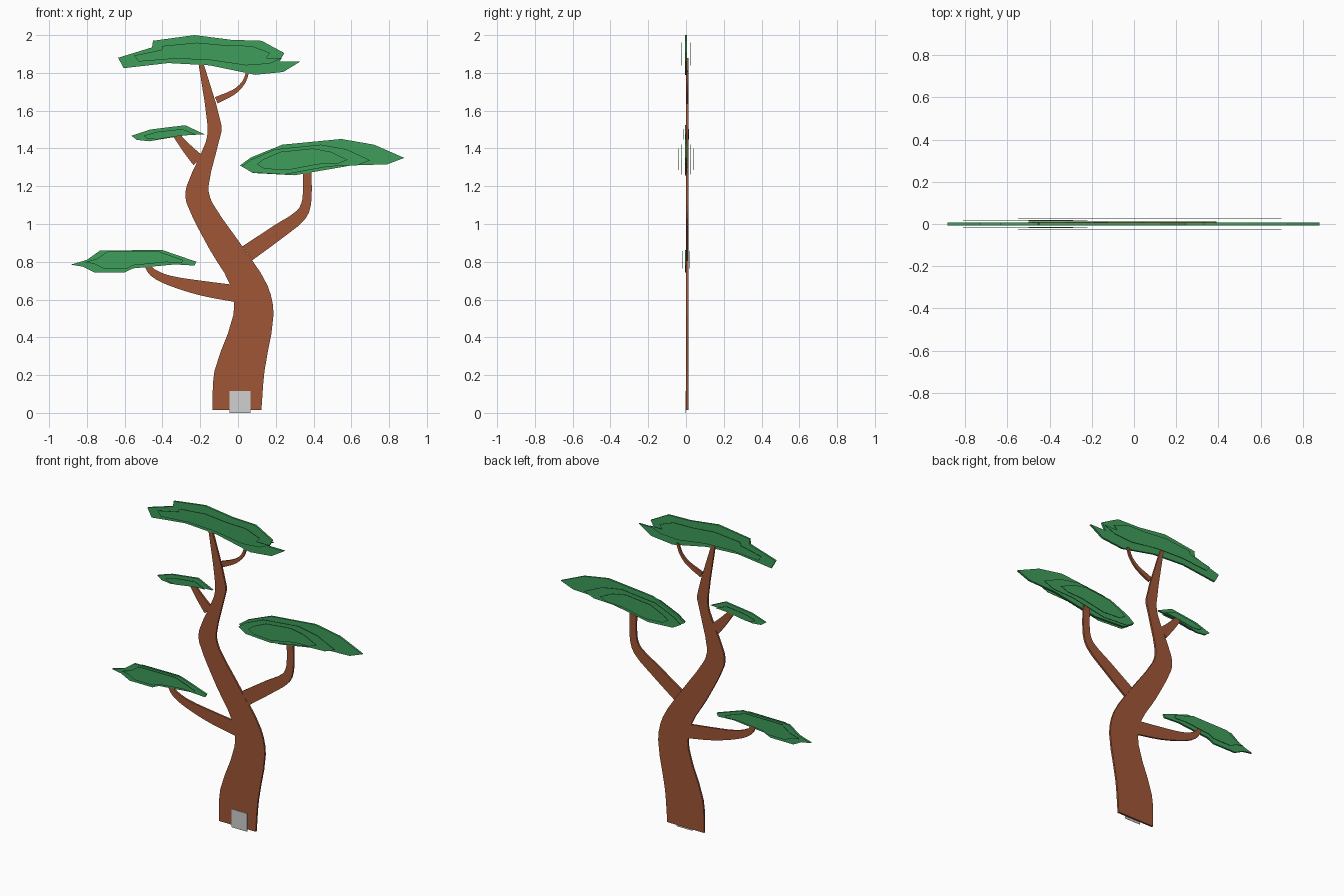
import bpy, bmesh
from mathutils import Vector

if "Cube" in bpy.data.objects:
    bpy.data.objects.remove(bpy.data.objects["Cube"])


def material(name, rgb):
    m = bpy.data.materials.new(name)
    m.diffuse_color = (*rgb, 1)
    m.use_nodes = True
    m.node_tree.nodes["Principled BSDF"].inputs["Base Color"].default_value = m.diffuse_color
    return m


BARK = material("bark_brown", (0.35, 0.094, 0.039))
LEAF = material("leaf_green", (0.049, 0.34, 0.103))
GREY = material("light_grey", (0.63, 0.63, 0.63))


def cutout(name, outline, y0, y1, mat):
    """Flat board: an (x, z) outline extruded from y0 to y1."""
    bm = bmesh.new()
    face = bm.faces.new([bm.verts.new((p[0], y0, p[1])) for p in outline])
    ext = bmesh.ops.extrude_face_region(bm, geom=[face], use_keep_orig=True)
    moved = [v for v in ext["geom"] if isinstance(v, bmesh.types.BMVert)]
    bmesh.ops.translate(bm, verts=moved, vec=(0, y1 - y0, 0))
    bmesh.ops.recalc_face_normals(bm, faces=bm.faces)
    mesh = bpy.data.meshes.new(name)
    bm.to_mesh(mesh)
    bm.free()
    mesh.materials.append(mat)
    bpy.context.collection.objects.link(bpy.data.objects.new(name, mesh))


def smooth(points, steps=3):
    """Smooth path through the points, with tangents scaled to point spacing."""
    pts = [Vector(p) for p in points]
    last = len(pts) - 1
    t = [0.0]
    for a, b in zip(pts, pts[1:]):
        t.append(t[-1] + (b - a).length)
    tan = [(pts[min(i + 1, last)] - pts[max(i - 1, 0)]) /
           (t[min(i + 1, last)] - t[max(i - 1, 0)]) for i in range(last + 1)]
    path = []
    for i in range(last):
        d = t[i + 1] - t[i]
        for k in range(steps):
            u = k / steps
            path.append(pts[i] * (1 + 2 * u) * (1 - u) ** 2 + tan[i] * d * u * (1 - u) ** 2
                        + pts[i + 1] * u * u * (3 - 2 * u) + tan[i + 1] * d * u * u * (u - 1))
    return path + [pts[-1]]


def branch(name, *spine):
    """Tapered limb from spine points (x, z, half width)."""
    path = smooth(spine)
    left, right = [], []
    for i, p in enumerate(path):
        d = (path[min(i + 1, len(path) - 1)] - path[max(i - 1, 0)]).xy.normalized()
        side = Vector((-d.y, d.x)) * p.z
        left.append(p.xy + side)
        right.append(p.xy - side)
    cutout(name, left + right[::-1], 0, .012, BARK)


def canopy(name, outline, *layers):
    """Main leaf board, plus thin copies refitted to (y, x0, x1, z0, z1) front and back."""
    cutout(name, outline, -.006, .006, LEAF)
    xs, zs = zip(*outline)
    for n, (y, x0, x1, z0, z1) in enumerate(layers, 1):
        sx = (x1 - x0) / (max(xs) - min(xs))
        sz = (z1 - z0) / (max(zs) - min(zs))
        fit = [(x0 + (x - min(xs)) * sx, z0 + (z - min(zs)) * sz) for x, z in outline]
        for side, label in ((-y, "front"), (y, "back")):
            cutout(f"{name}_layer_{n}_{label}", fit, side - .001, side + .001, LEAF)


# Trunk from level slices (left x, right x, z)
slices = smooth([(-.135, .124, .015), (-.125, .14, .22), (-.024, .188, .52), (-.04, .156, .675),
                 (-.15, .035, .865), (-.272, -.135, 1.11), (-.272, -.156, 1.2),
                 (-.172, -.103, 1.43), (-.161, -.087, 1.52), (-.214, -.192, 1.88)])
cutout("trunk", [(s.x, s.z) for s in slices] + [(s.y, s.z) for s in reversed(slices)],
       0, .012, BARK)

# Branches
branch("lower_left_branch", (0, .63, .045), (-.19, .66, .039), (-.36, .70, .026),
       (-.45, .742, .02), (-.49, .795, .012))
branch("right_branch", (.05, .845, .045), (.21, .957, .04), (.335, 1.05, .031),
       (.365, 1.13, .024), (.365, 1.3, .023))
branch("small_left_branch", (-.21, 1.335, .035), (-.27, 1.40, .026), (-.335, 1.48, .016))
branch("top_twig", (-.115, 1.655, .018), (-.02, 1.70, .013), (.03, 1.75, .009),
       (.053, 1.81, .008))

# Foliage
canopy("top_canopy",
       [(-.635, 1.88), (-.455, 1.935), (-.45, 1.97), (-.23, 2.0), (-.035, 1.975), (.125, 1.97),
        (.245, 1.905), (.22, 1.86), (.33, 1.86), (.24, 1.805), (.09, 1.79), (-.15, 1.84),
        (-.37, 1.852), (-.605, 1.825)],
       (.025, -.55, .24, 1.84, 1.96))
canopy("right_canopy",
       [(.01, 1.31), (.07, 1.353), (.235, 1.42), (.547, 1.45), (.72, 1.42), (.88, 1.35),
        (.79, 1.316), (.6, 1.31), (.3, 1.258), (.08, 1.27)],
       (.025, .02, .70, 1.262, 1.42), (.038, .1, .58, 1.285, 1.40))
canopy("lower_left_canopy",
       [(-.885, .785), (-.8, .81), (-.73, .86), (-.4, .862), (-.22, .80), (-.23, .78),
        (-.335, .786), (-.555, .765), (-.6, .744), (-.76, .744), (-.82, .774)],
       (.018, -.81, -.29, .765, .858))
canopy("small_left_canopy",
       [(-.565, 1.467), (-.465, 1.5), (-.28, 1.523), (-.177, 1.475), (-.28, 1.47),
        (-.47, 1.438), (-.535, 1.445)],
       (.015, -.5, -.22, 1.448, 1.503))

# Grey plate at the foot of the trunk
cutout("foot_plate", [(-.045, 0), (.066, 0), (.066, .115), (-.045, .115)], -.002, 0, GREY)
